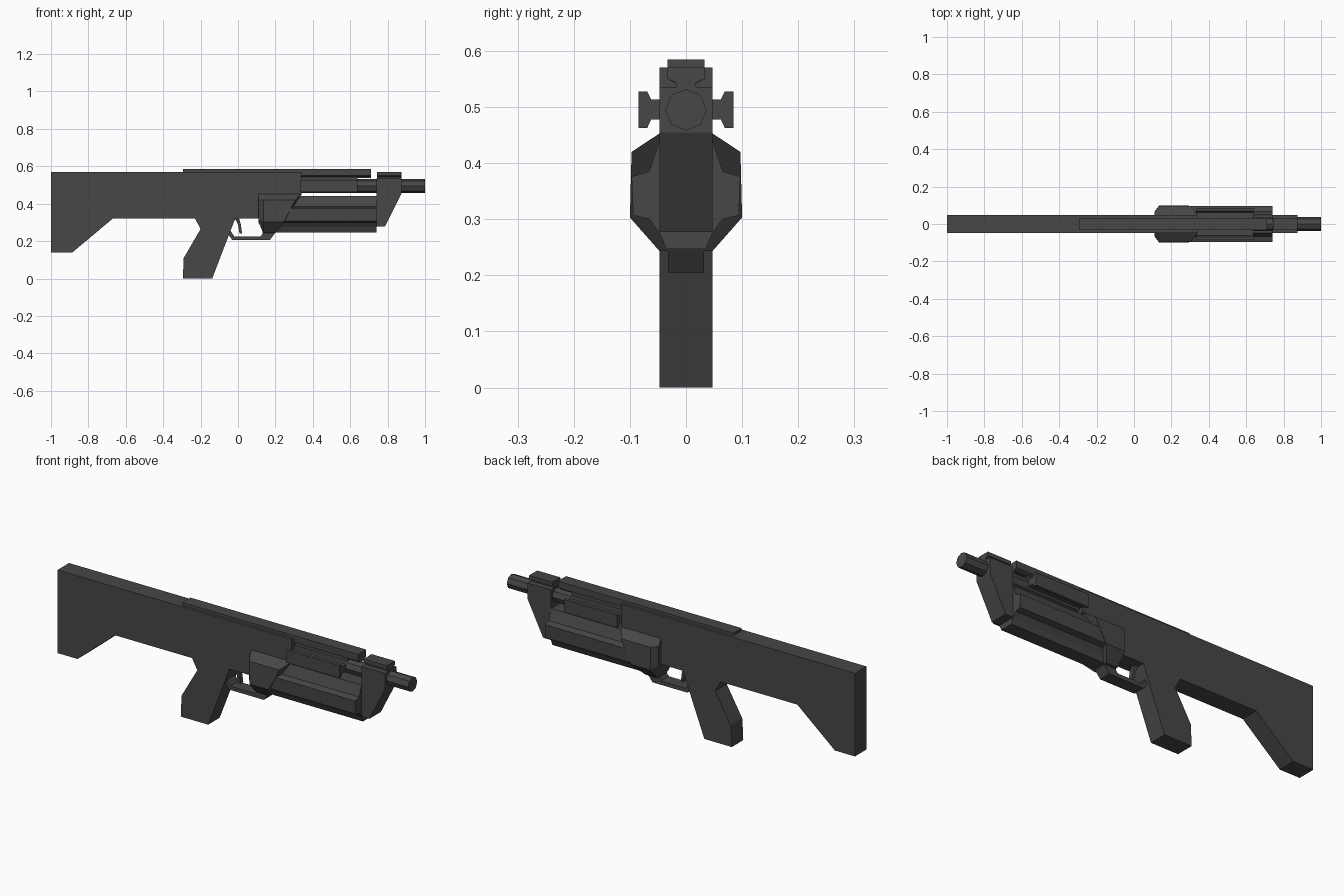
import bpy, bmesh, math

mat = bpy.data.materials.new("dark gunmetal grey")
mat.diffuse_color = (0.063, 0.063, 0.063, 1)


def loft(name, rings):
    """Join equal-length point rings into a closed solid."""
    bm = bmesh.new()
    rows = [[bm.verts.new(p) for p in ring] for ring in rings]
    n = len(rows[0])
    for a, b in zip(rows, rows[1:]):
        for i in range(n):
            j = (i + 1) % n
            bm.faces.new((a[i], a[j], b[j], b[i]))
    bm.faces.new(rows[0])
    bm.faces.new(rows[-1])
    bmesh.ops.recalc_face_normals(bm, faces=bm.faces)
    me = bpy.data.meshes.new(name)
    bm.to_mesh(me)
    bm.free()
    me.materials.append(mat)
    ob = bpy.data.objects.new(name, me)
    bpy.context.collection.objects.link(ob)
    return ob


def side_profile(name, pts, half):
    """Extrude an (x, z) outline across y."""
    return loft(name, [[(x, y, z) for x, z in pts] for y in (-half, half)])


def section(name, pts, x0, x1):
    """Extrude a (y, z) section along x."""
    return loft(name, [[(x, y, z) for y, z in pts] for x in (x0, x1)])


def mirrored(half):
    return half + [(-y, z) for y, z in reversed(half)]


# Stock, receiver and grip in one slab
side_profile("stock_and_receiver", [
    (-1, 0.57), (-1, 0.14), (-0.885, 0.14), (-0.67, 0.32), (-0.23, 0.32),
    (-0.20, 0.265), (-0.29, 0.11), (-0.295, 0), (-0.138, 0), (-0.015, 0.32),
    (0.30, 0.32), (0.30, 0.40), (0.34, 0.45), (0.34, 0.57)], 0.047)

# Trigger guard and trigger
side_profile("trigger_guard", [
    (-0.055, 0.24), (-0.03, 0.205), (0.17, 0.205), (0.24, 0.30), (0.12, 0.31),
    (0.132, 0.24), (0.12, 0.225), (-0.02, 0.225), (-0.04, 0.255)], 0.032)
side_profile("trigger", [
    (-0.02, 0.325), (0.0, 0.29), (0.008, 0.24), (0.022, 0.24),
    (0.015, 0.29), (0.005, 0.325)], 0.012)

# Flared housing with chamfered back and raked front
rear = [(0.11, 0.047, 0.453), (0.11, 0.066, 0.42), (0.11, 0.066, 0.32), (0.11, 0.047, 0.30)]
full = [(0.135, 0.047, 0.453), (0.135, 0.097, 0.42), (0.135, 0.1, 0.303), (0.135, 0.047, 0.243)]
front = [(0.34, 0.047, 0.453), (0.305, 0.097, 0.42), (0.245, 0.1, 0.303), (0.20, 0.047, 0.243)]
loft("flared_housing", [r + [(x, -y, z) for x, y, z in reversed(r)]
                        for r in (rear, full, front)])

# Forend
section("forend", mirrored([
    (0.047, 0.44), (0.066, 0.385), (0.097, 0.376), (0.094, 0.307),
    (0.065, 0.30), (0.047, 0.275), (0.035, 0.247)]), 0.20, 0.74)

# Barrel, eight sided
section("barrel", [(0.037 * math.sin(k * math.pi / 4), 0.495 + 0.037 * math.cos(k * math.pi / 4))
                   for k in range(8)], 0.33, 1.0)

# Side rails on both sides of the barrel
for s, label in ((1, "left"), (-1, "right")):
    section(label + "_side_rail", [(s * y, z) for y, z in [
        (0.02, 0.478), (0.062, 0.478), (0.069, 0.463), (0.085, 0.463),
        (0.085, 0.528), (0.069, 0.528), (0.062, 0.513), (0.02, 0.513)]], 0.335, 0.64)

# Top rails: long one over the receiver, short one on the bracket
section("top_rail", mirrored([(0.033, 0.585), (0.033, 0.55), (0.018, 0.542), (0.018, 0.538)]),
        -0.295, 0.71)
section("top_rail_foot", mirrored([(0.018, 0.545), (0.018, 0.51)]), 0.335, 0.64)
section("bracket_rail", mirrored([(0.033, 0.57), (0.033, 0.55), (0.018, 0.543), (0.018, 0.53)]),
        0.742, 0.875)

# Front bracket holding barrel and forend
side_profile("front_bracket", [
    (0.74, 0.536), (0.74, 0.277), (0.785, 0.277), (0.875, 0.455), (0.875, 0.536)], 0.047)
